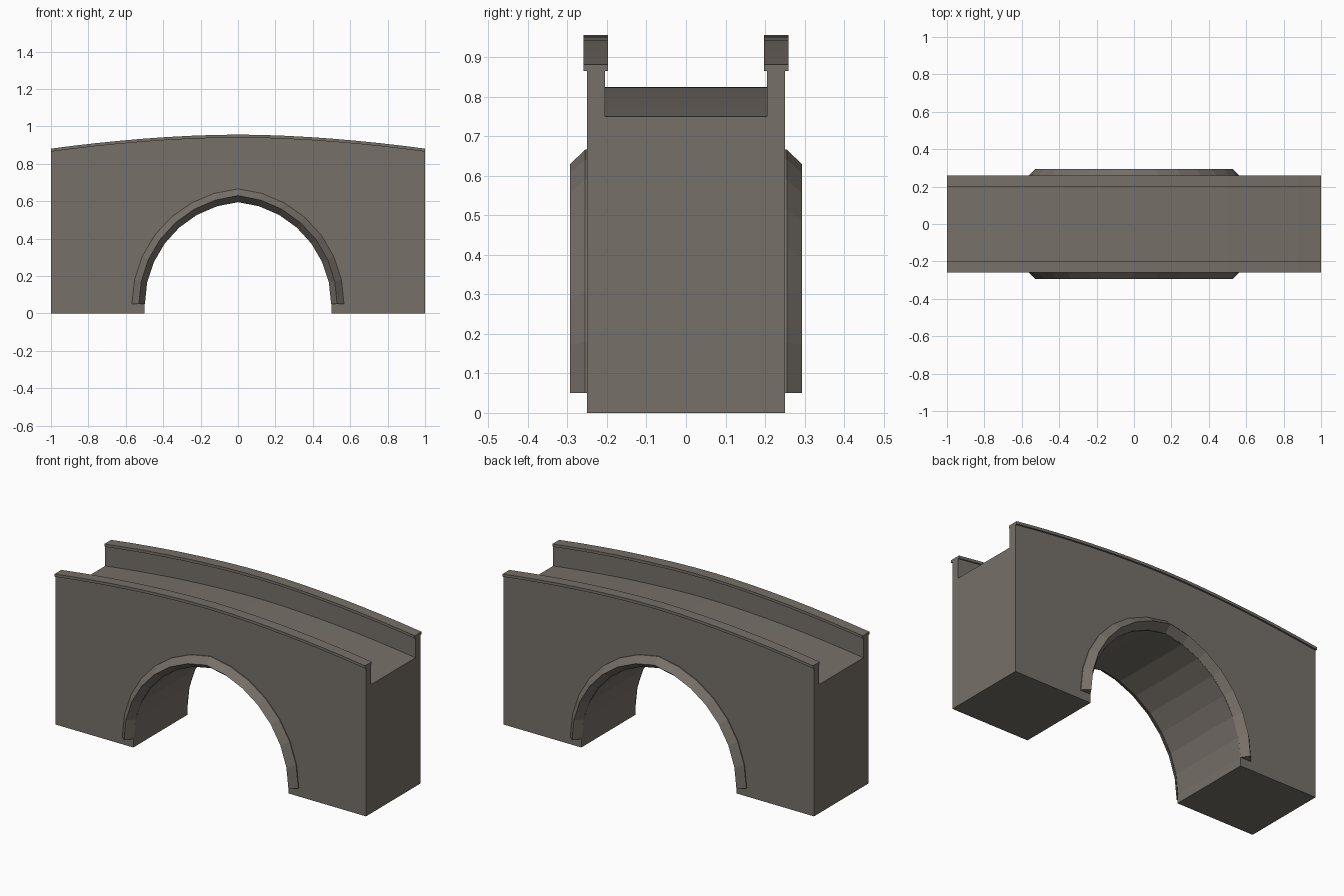
import bpy, bmesh, math

cube = bpy.data.objects.get("Cube")
if cube:
    bpy.data.objects.remove(cube, do_unlink=True)

stone = bpy.data.materials.new("grey_brown_stone")
stone.use_nodes = True
COLOUR = (0.18, 0.16, 0.138, 1)
stone.diffuse_color = COLOUR
stone.node_tree.nodes["Principled BSDF"].inputs["Base Color"].default_value = COLOUR

SEGMENTS = 16
SPRING = 0.05  # height where the arch begins to curve


def make_object(name, bm):
    bmesh.ops.recalc_face_normals(bm, faces=bm.faces)
    mesh = bpy.data.meshes.new(name)
    bm.to_mesh(mesh)
    bm.free()
    mesh.materials.append(stone)
    obj = bpy.data.objects.new(name, mesh)
    bpy.context.collection.objects.link(obj)
    return obj


def loft(name, sections):
    """Skin a row of equal closed sections and cap both ends."""
    bm = bmesh.new()
    rings = [[bm.verts.new(p) for p in s] for s in sections]
    count = len(rings[0])
    for a, b in zip(rings, rings[1:]):
        for i in range(count):
            j = (i + 1) % count
            bm.faces.new((a[i], a[j], b[j], b[i]))
    bm.faces.new(rings[0])
    bm.faces.new(rings[-1])
    return make_object(name, bm)


def hump(top):
    """Gently humped line along the bridge with its crown at the given height."""
    xs = [-1 + 2 * i / SEGMENTS for i in range(SEGMENTS + 1)]
    return [(x, top - 0.075 * abs(x) ** 1.8) for x in xs]


def arch(half_width, rise, steps=7):
    """Slightly pointed arch of two arcs, from -x to +x."""
    offset = (rise ** 2 - half_width ** 2) / (2 * half_width)
    radius = half_width + offset
    end = math.acos(offset / radius)
    right = []
    for i in range(steps + 1):
        angle = end * i / steps
        right.append((radius * math.cos(angle) - offset,
                      SPRING + radius * math.sin(angle)))
    right[-1] = (0, SPRING + rise)
    return [(-x, z) for x, z in right[:-1]] + right[::-1]


def humped_beam(name, y0, y1, bottom, top):
    """Beam following the hump of the bridge."""
    return loft(name, [[(x, y0, zb), (x, y1, zb), (x, y1, zt), (x, y0, zt)]
                       for (x, zb), (_, zt) in zip(hump(bottom), hump(top))])


# Main body with the arched opening and humped deck
outline = [(-1, 0), (-0.5, 0)] + arch(0.5, 0.547) + [(0.5, 0), (1, 0)]
outline += hump(0.825)[::-1]
loft("bridge_body", [[(x, y, z) for x, z in outline] for y in (-0.25, 0.25)])

# Parapet, coping and raised arch moulding on each side
for side, label in ((-1, "front"), (1, "back")):
    humped_beam(label + "_parapet", side * 0.205, side * 0.25, 0.825, 0.945)
    humped_beam(label + "_coping", side * 0.198, side * 0.26, 0.94, 0.956)
    inner, ridge, outer = arch(0.498, 0.545), arch(0.53, 0.58), arch(0.567, 0.616)
    loft(label + "_arch_moulding",
         [[(a[0], side * 0.247, a[1]), (b[0], side * 0.293, b[1]),
           (c[0], side * 0.255, c[1]), (c[0], side * 0.247, c[1])]
          for a, b, c in zip(inner, ridge, outer)])
